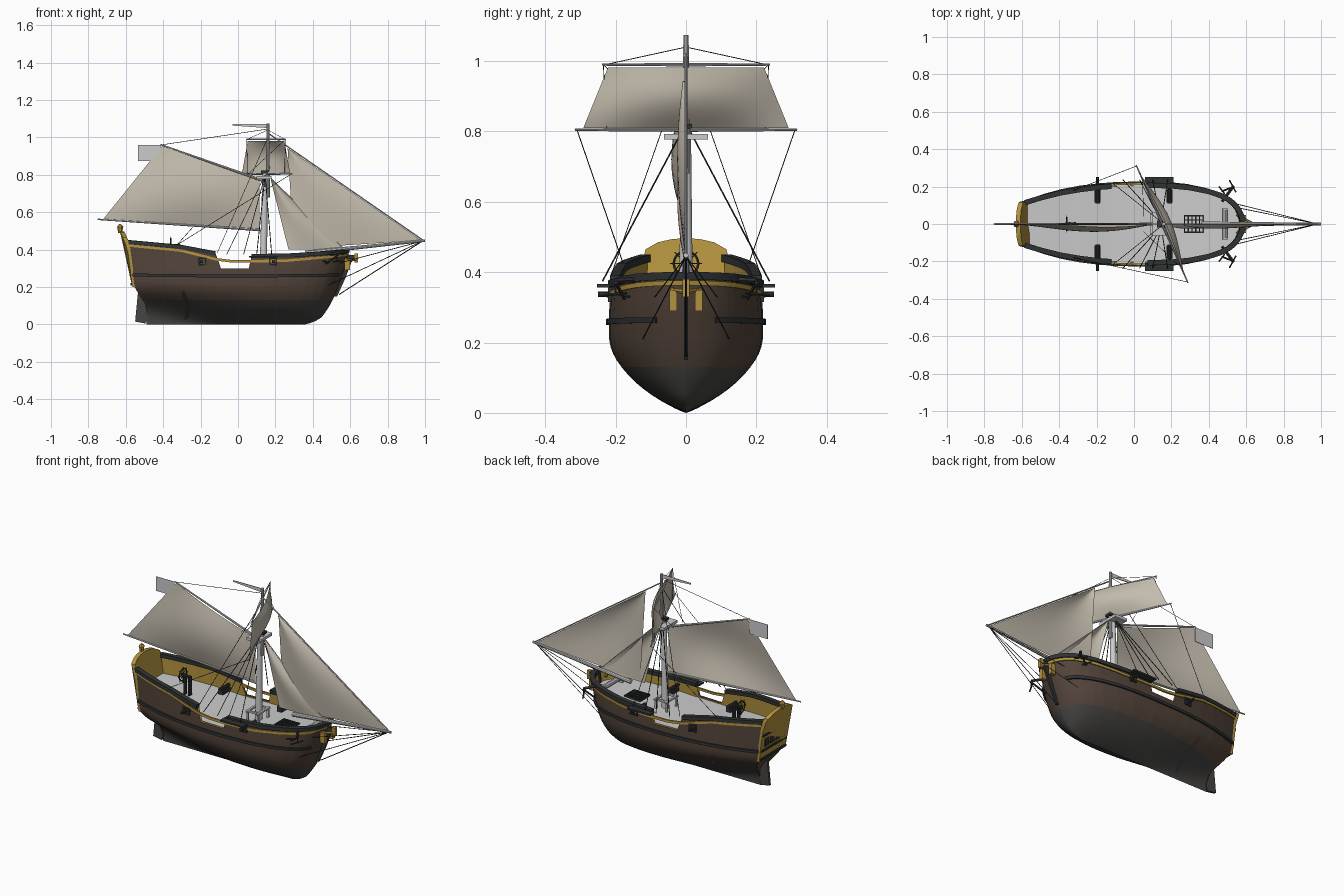
import bpy, math
from mathutils import Vector as V

if "Cube" in bpy.data.objects:
    bpy.data.objects.remove(bpy.data.objects["Cube"])

def mat(name, c):
    m = bpy.data.materials.new(name)
    m.diffuse_color = (*c, 1)
    m.use_nodes = True
    m.node_tree.nodes["Principled BSDF"].inputs["Base Color"].default_value = m.diffuse_color
    return m

BROWN, GOLD = mat("brown_wood", (.085, .057, .042)), mat("gold_paint", (.45, .29, .05))
DARK, UNDER = mat("dark_trim", (.03, .033, .034)), mat("underbody", (.06, .058, .055))
SAIL = mat("canvas", (.55, .50, .42))

class Part:
    """Collects geometry for one named object."""
    def __init__(s, name, m=None):
        s.name, s.m, s.v, s.f = name, m, [], []
    def add(s, vs, fs):
        n = len(s.v)
        s.v += [tuple(p) for p in vs]
        s.f += [[i + n for i in f] for f in fs]
    def grid(s, rows, flip=False):
        w = len(rows[0])
        s.add([p for r in rows for p in r],
              [[a, a + 1, a + w + 1, a + w][::-1 if flip else 1]
               for i in range(len(rows) - 1) for a in range(i * w, i * w + w - 1)])
    def tube(s, p, q, r, r2=None, n=6):
        p, q = V(p), V(q)
        rot = (q - p).to_track_quat('Z', 'Y')
        ring = [rot @ V((math.cos(a), math.sin(a), 0)) for a in (2 * math.pi * i / n for i in range(n))]
        s.add([p + d * r for d in ring] + [q + d * (r if r2 is None else r2) for d in ring],
              [[i, (i + 1) % n, (i + 1) % n + n, i + n] for i in range(n)] + [list(range(n))[::-1], list(range(n, 2 * n))])
    def box(s, c, d):
        c = V(c)
        s.prism([(c.x + i * d[0] / 2, c.z + k * d[2] / 2) for i, k in ((-1, -1), (1, -1), (1, 1), (-1, 1))],
                c.y - d[1] / 2, c.y + d[1] / 2)
    def prism(s, xz, y0, y1):
        n = len(xz)
        s.add([(x, y0, z) for x, z in xz] + [(x, y1, z) for x, z in xz],
              [list(range(n)), list(range(n, 2 * n))[::-1]] + [[i, i + n, (i + 1) % n + n, (i + 1) % n] for i in range(n)])
    def done(s, angle=35):
        me = bpy.data.meshes.new(s.name)
        me.from_pydata(s.v, [], s.f)
        if s.m: me.materials.append(s.m)
        for p in me.polygons: p.use_smooth = True
        me.set_sharp_from_angle(angle=math.radians(angle))
        o = bpy.data.objects.new(s.name, me)
        bpy.context.collection.objects.link(o)
        return o

def lerp(t, x):
    if x <= t[0][0]: return t[0][1]
    for (a, p), (b, q) in zip(t, t[1:]):
        if x <= b: return p + (q - p) * (x - a) / (b - a)
    return t[-1][1]

# Hull lines: plan half width, stem and stern profile, rail, deck and trim heights
PLAN = [(-.585, .125), (-.5, .152), (-.4, .178), (-.3, .196), (-.2, .208), (-.1, .215), (.05, .219), (.2, .215), (.3, .205),
        (.4, .185), (.46, .165), (.51, .14), (.54, .115), (.565, .083), (.58, .05), (.587, .025), (.59, 0)]
BOW = [(0, .36), (.015, .41), (.04, .45), (.1, .49), (.15, .515), (.2, .535), (.3, .57), (.4, .59)]
STERN = [(0, -.49), (.1, -.49), (.16, -.53), (.2, -.553), (.3, -.565), (.45, -.585)]
RAIL = [(-.585, .44), (-.31, .415), (-.125, .38), (-.095, .30), (.06, .30), (.072, .365), (.3, .37), (.59, .39)]
TRIM = [(-.585, .422), (-.31, .395), (-.12, .348), (-.03, .337), (.25, .34), (.59, .37)]
DECK = [(-.585, .335), (-.12, .292), (.1, .292), (.59, .325)]
XS = sorted({-.585 + .025 * i for i in range(45)} | {p[0] for p in PLAN} | {p[0] for p in RAIL} | {.53, .555, .573})

def hull(X, z, off=0, side=1):
    u = (X + .585) / 1.175
    def at(X):
        u = (X + .585) / 1.175
        f = 1 - (1 - min(z / .22, 1)) ** 2
        y = lerp(PLAN, X) * f ** (.85 + 3 * (1 - u) ** 4) * (1 - max(0, z - .28) * .25)
        a, b = lerp(STERN, z), lerp(BOW, z)
        return V((a + (b - a) * u, y, z))
    p = at(X)
    if off:
        t = at(min(X + .006, .59)) - at(max(X - .006, -.585))
        p += V((t.y, -t.x, 0)).normalized() * -off if t.x > 0 else V((off, 0, 0))
    return V((p.x, max(p.y, 0) * side, z))

def strip(part, x0, x1, zf, h, inn, out):
    xs = [x0] + [x for x in XS if x0 < x < x1] + [x1]
    for s in (1, -1):
        rows = []
        for X in xs:
            z = zf(X)
            a, b, c, d = (hull(X, z + k * h / 2, o, s) for k, o in ((-1, inn), (-1, out), (1, out), (1, inn)))
            rows.append([a, b, c, d, a])
        part.grid(rows, s < 0)
        for r in (rows[0], rows[-1]): part.add(r[:4], [[0, 1, 2, 3]])

under, top, inner, deck = Part("hull_underbody", UNDER), Part("hull_topsides", BROWN), Part("bulwark_lining", GOLD), Part("deck")
rail = lambda X: lerp(RAIL, X)
trim = lambda X: lerp(TRIM, X)
for s in (1, -1):
    under.grid([[hull(X, .13 * (i / 9) ** 1.6, 0, s) for i in range(10)] for X in XS], s > 0)
    top.grid([[hull(X, .13 + (rail(X) - .13) * i / 9, 0, s) for i in range(10)] for X in XS], s > 0)
    inner.grid([[hull(X, lerp(DECK, X) - .01 + (rail(X) - lerp(DECK, X) + .01) * i / 2, -.012, s) for i in range(3)] for X in XS], s < 0)
deck.grid([[hull(X, lerp(DECK, X), -.005, -1), hull(X, lerp(DECK, X), -.005, 1)] for X in XS], True)
for p in (under, top, inner, deck): p.done(50)

# Stern closing face, raised arched transom, windows
def sternx(z): return lerp(STERN, z) - max(0, z - .42) * .45
def transom(name, m, zs, extra, x0, x1):
    pts = [(hull(-.585, z).y + .001, z) for z in zs] + extra
    pts = pts + [(-y, z) for y, z in reversed(pts) if y > 0]
    n = len(pts)
    t = Part(name, m)
    t.add([(sternx(z) + x, y, z) for x in (x0, x1) for y, z in pts],
          [list(range(n)), list(range(n, 2 * n))[::-1]] + [[i, i + n, (i + 1) % n + n, (i + 1) % n] for i in range(n)])
    t.done()
transom("stern_lower", BROWN, [.04, .1, .16, .2], [], 0, .004)
transom("transom", GOLD, [.2, .3, .38, .44], [(.115, .465), (.08, .485), (.04, .494), (0, .497)], -.012, .012)
w = Part("stern_windows", DARK)
for i in range(4): w.box((sternx(.31) - .012, (i - 1.5) * .05, .31), (.012, .036, .045))
for z in (.215, .265, .36): w.box((sternx(z) - .012, 0, z), (.014, .235, .012))
w.done()

# Wales, gold trim and cap rails
p = Part("wales", DARK)
strip(p, -.585, .565, lambda X: .258 + .01 * abs(X), .016, -.003, .009)
strip(p, -.585, -.125, rail, .022, -.02, .008)
strip(p, .072, .59, rail, .022, -.02, .008)
p.done()
p = Part("gold_trim", GOLD)
strip(p, -.585, .59, trim, .014, -.004, .006)
p.done()

# Stem, rudder, bow ornaments
p = Part("stem", DARK)
p.prism([(.50, .15), (.53, .15), (.575, .25), (.605, .33), (.635, .37), (.56, .375), (.55, .25)], -.006, .006)
p.done()
p = Part("rudder", UNDER)
p.prism([(-.55, .015), (-.495, .005), (-.485, .03), (-.485, .17), (-.535, .17)], -.007, .007)
p.done()
p = Part("head_ornaments", GOLD)
for s in (1, -1):
    p.box((.585, s * .036, .32), (.03, .022, .06))
    p.tube((.55, s * .05, .35), (.63, s * .005, .345), .007)
p.box((.632, 0, .355), (.018, .02, .05))
p.done()

# Gun ports, guns, channels, catheads, anchors
p, guns, ch, anc = Part("gun_ports", DARK), Part("cannons", DARK), Part("channels", DARK), Part("anchors", DARK)
for s in (1, -1):
    for X in (-.195, .19):
        c = hull(X, .337, .003, s)
        for k in (-1, 1):
            p.box(c + V((k * .018, 0, 0)), (.008, .012, .044))
            p.box(c + V((0, 0, k * .018)), (.044, .012, .008))
        guns.tube((X, s * .11, .337), (X, s * .25, .337), .012, .008, 10)
        guns.box((X, s * .15, .318), (.03, .07, .02))
    ch.box((.135, s * .23, .362), (.15, .045, .01))
    ch.tube((.47, s * .12, .378), (.53, s * .2, .375), .008, n=4)
    anc.tube((.535, s * .2, .37), (.47, s * .175, .325), .005)
    anc.tube((.545, s * .17, .34), (.51, s * .235, .335), .004)
    anc.tube((.455, s * .2, .34), (.485, s * .16, .33), .004)
    anc.tube((.53, s * .2, .375), (.53, s * .2, .335), .003)
for q in (p, guns, ch, anc): q.done()

# Deck fittings
p = Part("mast_fife_rail")
for x in (.095, .165):
    for y in (-.045, .045): p.box((x, y, .32), (.01, .01, .06))
    p.box((x, 0, .35), (.012, .115, .01))
for y in (-.045, .045): p.box((.13, y, .35), (.08, .012, .01))
p.done()
p = Part("hatch_grating", DARK)
for i in range(6): p.box((.27 + i * .02, 0, .312), (.006, .09, .012))
for i in range(5): p.box((.32, -.044 + i * .022, .312), (.106, .006, .012))
p.done()
p = Part("windlass")
p.tube((.485, -.075, .345), (.485, .075, .345), .015, n=10)
for y in (-.08, .08): p.box((.485, y, .335), (.03, .012, .05))
p.done()
p = Part("steering_wheel", DARK)
ring = [V((-.36, .035 * math.cos(i * math.pi / 8), .425 + .035 * math.sin(i * math.pi / 8))) for i in range(17)]
for a, b in zip(ring, ring[1:]): p.tube(a, b, .004)
for i in range(8):
    c = V((-.36, 0, .425))
    p.tube(c, c + (ring[i * 2] - c) * 1.3, .002)
p.tube((-.37, 0, .425), (-.31, 0, .425), .007)
for x in (-.345, -.315): p.box((x, 0, .37), (.01, .022, .11))
p.done()
p = Part("stern_lantern", GOLD)
p.tube((-.605, 0, .47), (-.63, 0, .492), .004)
p.tube((-.63, 0, .49), (-.63, 0, .522), .011, .016, 6)
p.tube((-.63, 0, .522), (-.63, 0, .537), .018, .004, 6)
p.done()

# Mast, platform and spars
p = Part("mast")
p.tube((.135, 0, .28), (.145, 0, .82), .02, .014, 12)
p.tube((.16, 0, .68), (.16, 0, 1.075), .011, .008, 10)
p.box((.14, 0, .785), (.08, .125, .016))
p.done()
p = Part("mast_cap", DARK)
p.box((.15, 0, .815), (.055, .035, .014))
p.done()
p = Part("bowsprit")
p.tube((.36, 0, .383), (1.0, 0, .448), .013, .007, 10)
p.done()
def yard(y, z): return V((.15 - .44 * y, y, z))
p = Part("spars")
p.tube((.12, 0, .505), (-.75, 0, .562), .007, .004, 8)
p.tube((.13, 0, .77), (-.415, 0, .962), .007, .004, 8)
for h, z, r in ((.315, .805, .006), (.238, .99, .005)):
    for s in (1, -1): p.tube(yard(0, z), yard(s * h, z), r, r * .6, 8)
p.done()

# Sails: bulged four-corner patches
def sail(name, a, b, c, d, bulge, n=14):
    a, b, c, d, bulge = map(V, (a, b, c, d, bulge))
    q = Part(name, SAIL)
    q.grid([[a.lerp(b, i / n).lerp(d.lerp(c, i / n), j / n) + bulge * (math.sin(math.pi * i / n) * math.sin(math.pi * (.12 + .88 * j / n)))
             for i in range(n + 1)] for j in range(n + 1)])
    q.done(60)
sail("mainsail", (-.405, 0, .955), (.115, 0, .768), (.115, 0, .508), (-.725, 0, .558), (0, -.042, 0))
sail("topsail", yard(-.222, .982), yard(.222, .982), yard(.292, .81), yard(-.292, .81), (.045, .02, 0))
sail("outer_jib", (.265, 0, .945), (.27, 0, .94), (.98, 0, .45), (.3, 0, .405), (0, -.025, 0))
sail("inner_jib", (.175, 0, .775), (.18, 0, .775), (.565, 0, .40), (.27, 0, .40), (0, -.025, 0))

# Flags
p = Part("flags")
p.box((-.475, 0, .917), (.12, .002, .085))
p.prism([(.16, 1.05), (.16, 1.073), (-.03, 1.071), (-.03, 1.063)], -.002, .002)
p.done()

# Rigging
p = Part("stays")
p.tube((.165, 0, 1.02), (.99, 0, .45), .004)
p.tube((.155, 0, .8), (.575, 0, .395), .003)
p.done()
p = Part("rigging", DARK)
p.tube((-.41, 0, .96), (.16, 0, 1.045), .0015, n=4)
p.tube((.985, 0, .445), (.54, 0, .16), .0025, n=4)
for s in (1, -1):
    p.tube((.985, 0, .445), hull(.53, .21, 0, s), .002, n=4)
    p.tube((.985, 0, .445), hull(.56, .33, 0, s), .002, n=4)
    for x in (-.06, .03, .1, .18): p.tube((.145, s * .012, .80), (x, s * .237, .375), .0022, n=4)
    p.tube((.16, 0, 1.0), (-.11, s * .215, .385), .0016, n=4)
    p.tube(yard(s * .31, .805), hull(-.33, .425, -.005, s), .0015, n=4)
    p.tube(yard(s * .235, .99), (.05, s * .04, .80), .0012, n=4)
    p.tube(yard(s * .235, .99), yard(s * .225, .805), .0012, n=4)
    p.tube(yard(s * .23, .99), (.16, 0, 1.04), .0012, n=4)
p.done()
